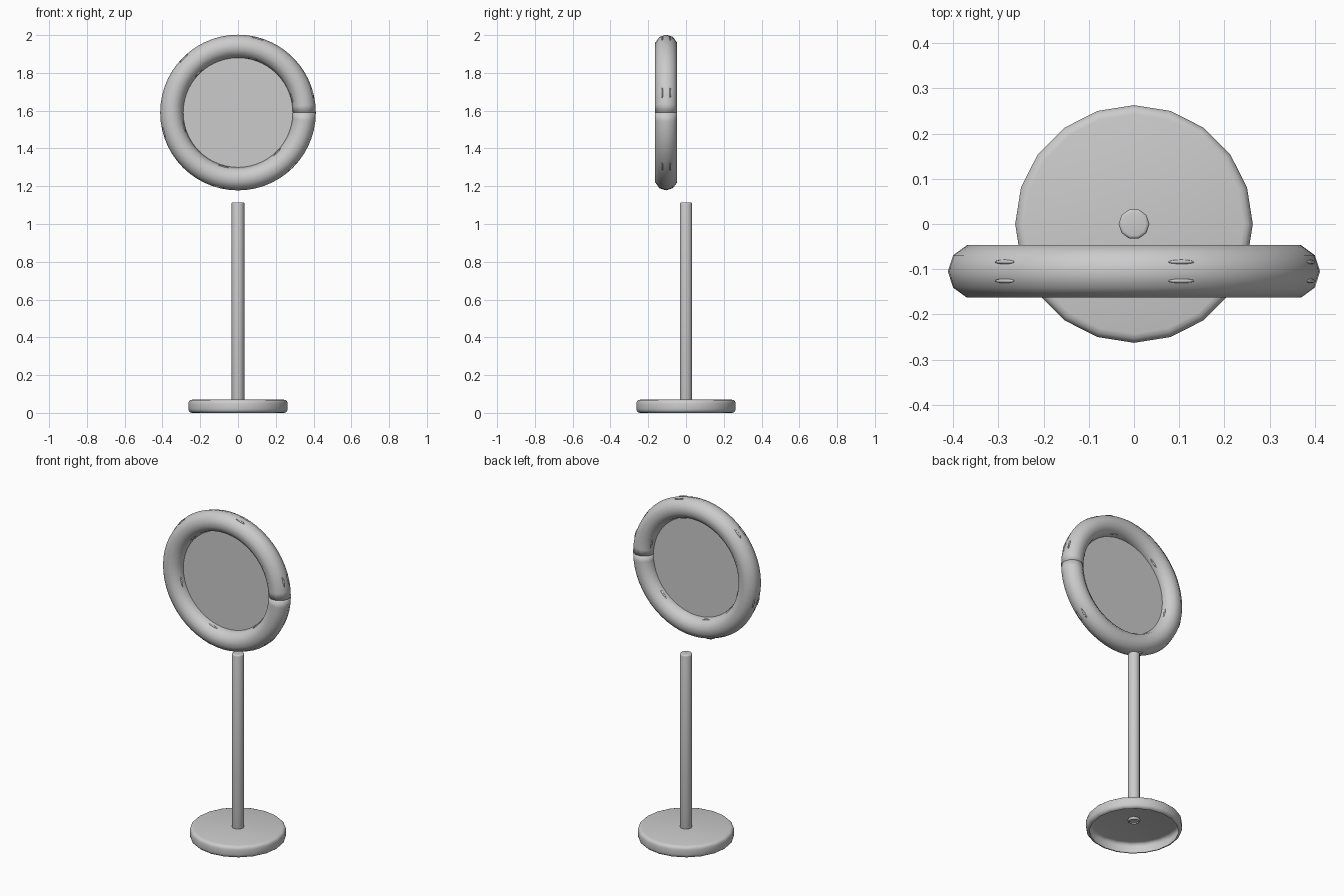
import bpy, bmesh, math
from mathutils import Vector, Matrix

cube = bpy.data.objects.get("Cube")
if cube:
    bpy.data.objects.remove(cube, do_unlink=True)

grey = bpy.data.materials.new("plain grey")
grey.use_nodes = True
COLOUR = (0.6, 0.6, 0.6, 1)
grey.diffuse_color = COLOUR
grey.node_tree.nodes["Principled BSDF"].inputs["Base Color"].default_value = COLOUR

CENTRE = Vector((0, -0.105, 1.59))
RING_R, TUBE_R = 0.351, 0.061


def finish(name, bm, smooth=None):
    mesh = bpy.data.meshes.new(name)
    bm.to_mesh(mesh)
    bm.free()
    mesh.materials.append(grey)
    obj = bpy.data.objects.new(name, mesh)
    bpy.context.collection.objects.link(obj)
    if smooth:
        bpy.ops.object.select_all(action='DESELECT')
        obj.select_set(True)
        bpy.context.view_layer.objects.active = obj
        bpy.ops.object.shade_smooth_by_angle(angle=math.radians(smooth))
    return obj


def open_cylinder(name, radius, bottom, top, sides, bevel):
    """Rounded cylinder, closed on top and open underneath."""
    height = top - bottom
    bm = bmesh.new()
    bmesh.ops.create_cone(
        bm, cap_ends=True, segments=sides, radius1=radius, radius2=radius, depth=height,
        matrix=Matrix.Translation((0, 0, bottom + height / 2)) @ Matrix.Rotation(math.pi / 2, 4, 'Z'))
    rims = [e for e in bm.edges if abs(e.verts[0].co.z - e.verts[1].co.z) < height / 2]
    bmesh.ops.bevel(bm, geom=rims, offset=bevel, segments=3, profile=0.5, affect='EDGES')
    under = [f for f in bm.faces if f.normal.z < -0.99]
    bmesh.ops.delete(bm, geom=under, context='FACES_ONLY')
    return finish(name, bm, 40)


# Stand
open_cylinder("base", 0.263, 0, 0.07, 20, 0.02)
open_cylinder("pole", 0.034, 0.058, 1.114, 10, 0.007)

# Ring: a ten-sided section swept round once, its capped ends meeting at the seam
bm = bmesh.new()
section = []
for i in range(10):
    a = math.tau * i / 10
    section.append(bm.verts.new(
        CENTRE + Vector((RING_R + TUBE_R * math.cos(a), TUBE_R * math.sin(a), 0))))
start = bm.faces.new(section)
swept = bmesh.ops.spin(bm, geom=section + list(start.edges), cent=CENTRE, axis=(0, -1, 0),
                       angle=math.tau, steps=56, use_merge=False)
last = [v for v in swept["geom_last"] if isinstance(v, bmesh.types.BMVert)]
bmesh.ops.contextual_create(bm, geom=last)
bmesh.ops.recalc_face_normals(bm, faces=bm.faces)
for f in bm.faces:
    f.smooth = True
finish("ring", bm)

# Flat panel inside the ring
bm = bmesh.new()
bmesh.ops.create_circle(bm, cap_ends=True, segments=56, radius=0.305,
                        matrix=Matrix.Translation(CENTRE) @ Matrix.Rotation(math.pi / 2, 4, 'X'))
finish("panel", bm)

# Paired stitches on the outer and inner sides of the ring
bm = bmesh.new()
for k in range(6):
    turn = Matrix.Rotation(-math.radians(15 + 60 * k), 4, 'Y')
    for reach in (-0.054, 0.054):
        for y in (-0.021, 0.021):
            place = (Matrix.Translation(CENTRE) @ turn
                     @ Matrix.Translation((RING_R + reach, y, 0))
                     @ Matrix.Diagonal((0.006, 0.005, 0.03, 1)))
            bmesh.ops.create_uvsphere(bm, u_segments=8, v_segments=8, radius=1, matrix=place)
finish("stitches", bm, 60)
